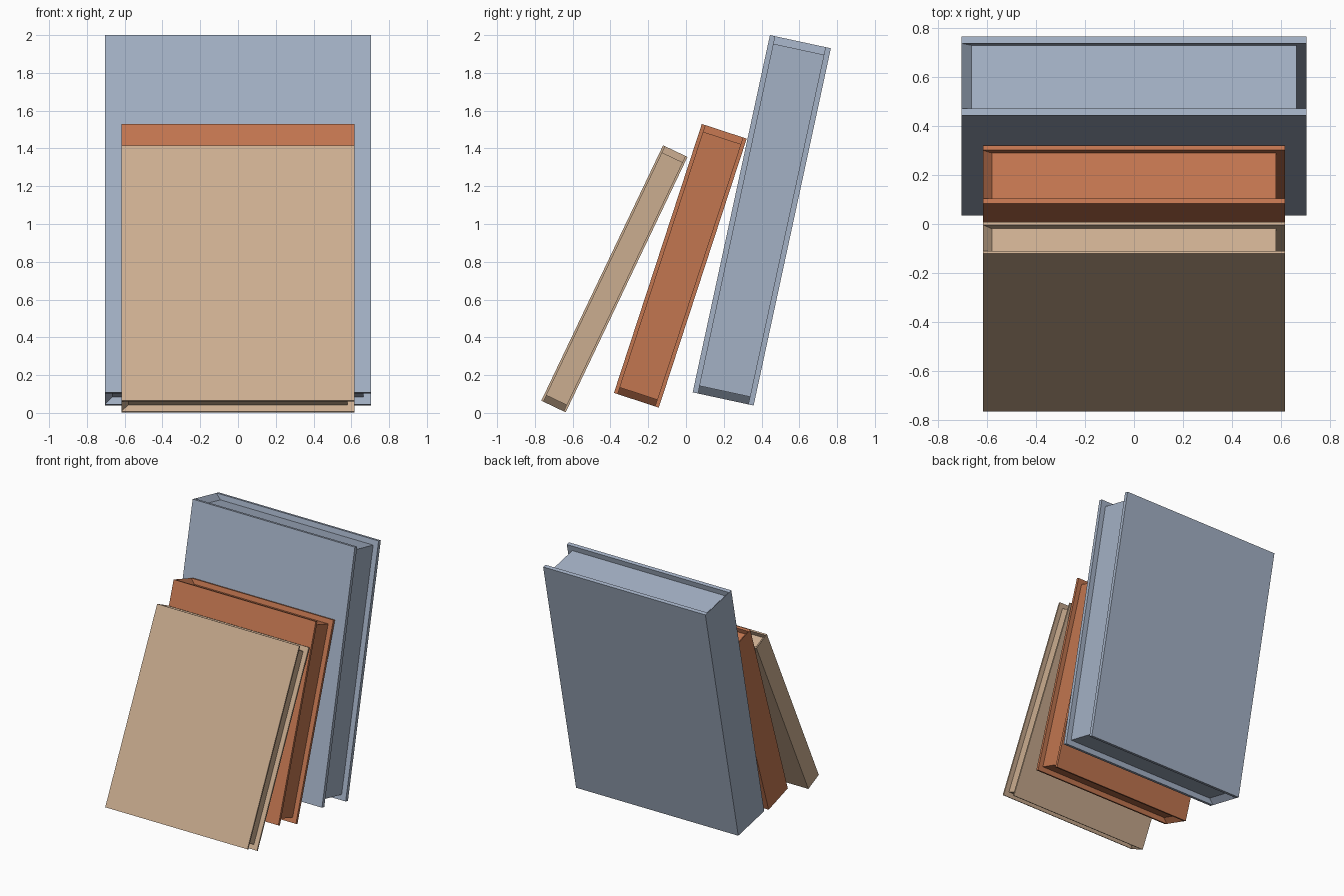
import bpy, bmesh, math
from mathutils import Matrix

if "Cube" in bpy.data.objects:
    bpy.data.objects.remove(bpy.data.objects["Cube"])


def book(name, half_w, height, thick, board, recess, tilt, foot_y, foot_z, color):
    """Hollow-edged book: flat spine at -x, pages recessed between two boards."""
    bm = bmesh.new()

    def ring(y, d):
        pts = [(-half_w + d, d), (half_w - d, d),
               (half_w - d, height - d), (-half_w + d, height - d)]
        return [bm.verts.new((x, y, z)) for x, z in pts]

    # Rings from front board to back board; the middle two bound the pages
    front, back = -thick, 0.0
    rings = [ring(front, 0), ring(front + board, 0), ring(front + board, recess),
             ring(back - board, recess), ring(back - board, 0), ring(back, 0)]

    # Bottom, fore edge and top
    for a, b in zip(rings, rings[1:]):
        for i in range(3):
            bm.faces.new((a[i], a[i + 1], b[i + 1], b[i]))

    # Cover faces, slanted spine ends and the spine itself
    A, B, C, D, E, F = rings
    bm.faces.new(A)
    bm.faces.new(F)
    for i in (0, 3):
        bm.faces.new((B[i], C[i], D[i], E[i]))
    bm.faces.new((A[0], B[0], E[0], F[0], F[3], E[3], B[3], A[3]))
    bmesh.ops.recalc_face_normals(bm, faces=bm.faces)

    # Lean back about the lower back edge
    bm.transform(Matrix.Translation((0, foot_y, foot_z))
                 @ Matrix.Rotation(-math.radians(tilt), 4, 'X'))
    mesh = bpy.data.meshes.new(name)
    bm.to_mesh(mesh)
    bm.free()
    obj = bpy.data.objects.new(name, mesh)
    bpy.context.collection.objects.link(obj)
    mat = bpy.data.materials.new(name + "_color")
    mat.diffuse_color = (*color, 1)
    mat.use_nodes = True
    mat.node_tree.nodes["Principled BSDF"].inputs["Base Color"].default_value = mat.diffuse_color
    mesh.materials.append(mat)


# Three leaning books, front to back
book("thin_tan_book", 0.618, 1.498, 0.143, 0.0125, 0.037, 25.5, -0.637, 0.003, (0.60, 0.42, 0.28))
book("medium_orange_book", 0.618, 1.498, 0.250, 0.021, 0.037, 18.1, -0.144, 0.028, (0.54, 0.18, 0.08))
book("large_blue_book", 0.705, 1.935, 0.330, 0.029, 0.041, 12.2, 0.358, 0.039, (0.37, 0.44, 0.56))
